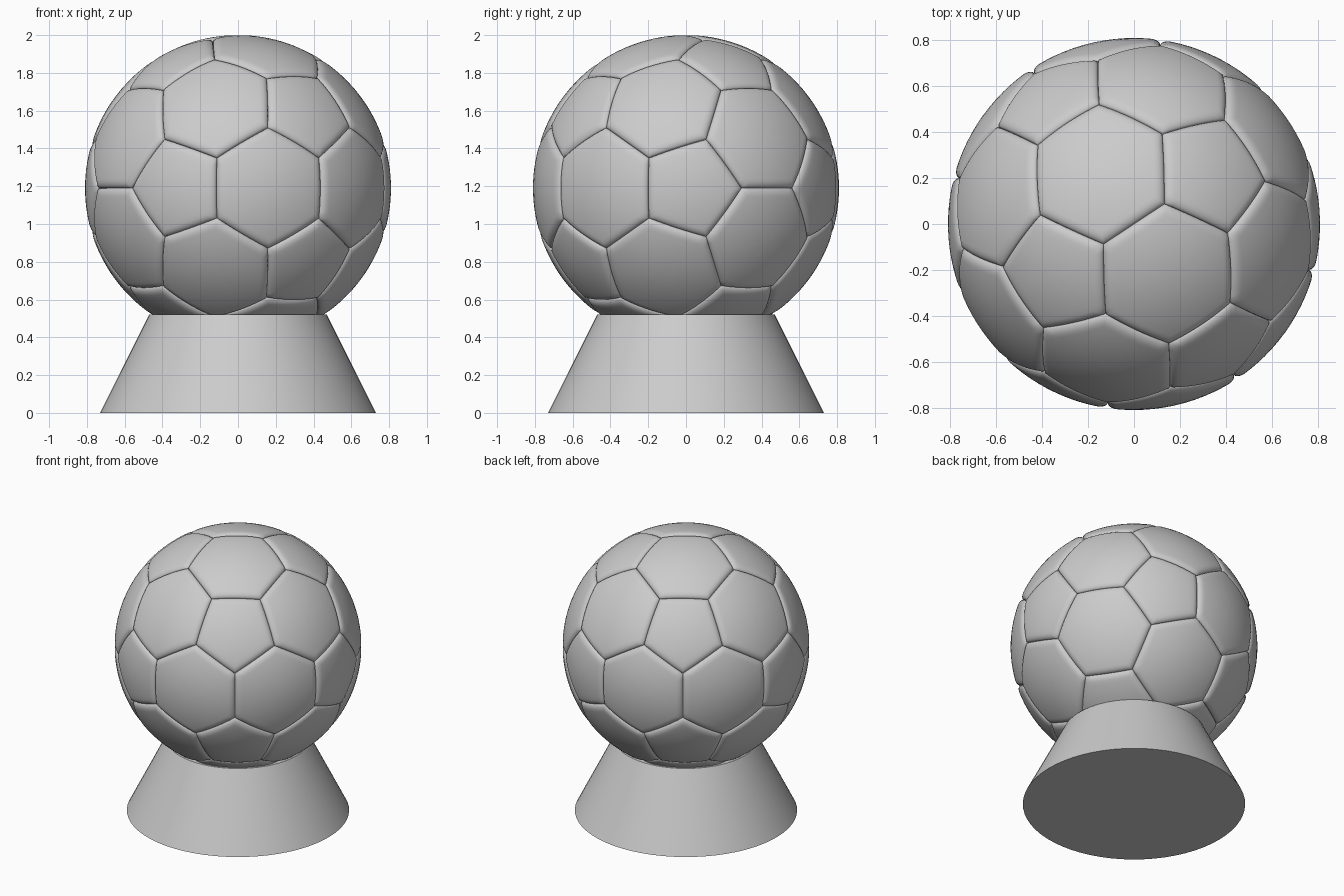
import bpy
import bmesh
import math
from itertools import product
from mathutils import Matrix, Vector

cube = bpy.data.objects.get("Cube")
if cube:
    bpy.data.objects.remove(cube)

RADIUS = 0.81
CENTRE = Vector((0, 0, 1.19))
TURN = math.radians(-56.5)
LIP, DEPTH = 0.045, 0.024      # width and depth of the rounded seam
SEGMENTS = 10                  # divisions along each panel side
RINGS = (0.15, 0.3, 0.45, 0.6, 0.72, 0.82, 0.86, 0.9, 0.93, 0.96, 0.98, 0.99, 1)

grey = bpy.data.materials.new("plain grey")
grey.use_nodes = True
grey.diffuse_color = (0.6, 0.6, 0.6, 1)
grey.node_tree.nodes["Principled BSDF"].inputs["Base Color"].default_value = (0.6, 0.6, 0.6, 1)


def add_object(name, bm, angle):
    bmesh.ops.recalc_face_normals(bm, faces=bm.faces[:])
    mesh = bpy.data.meshes.new(name)
    bm.to_mesh(mesh)
    bm.free()
    obj = bpy.data.objects.new(name, mesh)
    bpy.context.collection.objects.link(obj)
    mesh.materials.append(grey)
    bpy.ops.object.select_all(action="DESELECT")
    obj.select_set(True)
    bpy.context.view_layer.objects.active = obj
    bpy.ops.object.shade_smooth_by_angle(angle=math.radians(angle))
    return obj


def panel_layout():
    """Twelve pentagons and twenty hexagons, from a truncated icosahedron."""
    phi = (1 + math.sqrt(5)) / 2
    corners = []
    for a, b in product((-1, 1), (-phi, phi)):
        corners += [Vector((0, a, b)), Vector((a, b, 0)), Vector((b, 0, a))]
    bm = bmesh.new()
    for p in corners:
        for q in corners:
            if 0 < (p - q).length < 2.1:
                bm.verts.new(p.lerp(q, 1 / 3).normalized())
    bmesh.ops.convex_hull(bm, input=bm.verts[:])
    bmesh.ops.dissolve_limit(bm, angle_limit=0.1, verts=bm.verts[:], edges=bm.edges[:])
    bmesh.ops.rotate(bm, verts=bm.verts[:], matrix=Matrix.Rotation(TURN, 3, "Z"))
    panels = [[v.co.copy() for v in f.verts] for f in bm.faces]
    bm.free()
    return panels


def add_panel(bm, corners):
    """One padded panel, rounded down into the seam along its border."""
    middle = sum(corners, Vector()) / len(corners)
    apothem = ((corners[0] + corners[1]) / 2 - middle).length * RADIUS
    border = [p.lerp(q, i / SEGMENTS)
              for p, q in zip(corners, corners[1:] + corners[:1])
              for i in range(SEGMENTS)]
    count = len(border)
    hub = bm.verts.new(CENTRE + middle.normalized() * RADIUS)
    previous = None
    for t in RINGS:
        slope = max(0, 1 - (1 - t) * apothem / LIP)
        r = RADIUS - DEPTH * (1 - math.sqrt(1 - slope ** 2))
        ring = [bm.verts.new(CENTRE + middle.lerp(p, t).normalized() * r) for p in border]
        for i in range(count):
            j = (i + 1) % count
            if previous:
                bm.faces.new((previous[i], ring[i], ring[j], previous[j]))
            else:
                bm.faces.new((hub, ring[i], ring[j]))
        previous = ring


# Ball of padded panels
bm = bmesh.new()
for corners in panel_layout():
    add_panel(bm, corners)
add_object("ball", bm, 60)

# Conical stand
bm = bmesh.new()
bmesh.ops.create_cone(bm, cap_ends=True, segments=64, radius1=0.73, radius2=0.47,
                      depth=0.52, matrix=Matrix.Translation((0, 0, 0.26)))
add_object("stand", bm, 30)
